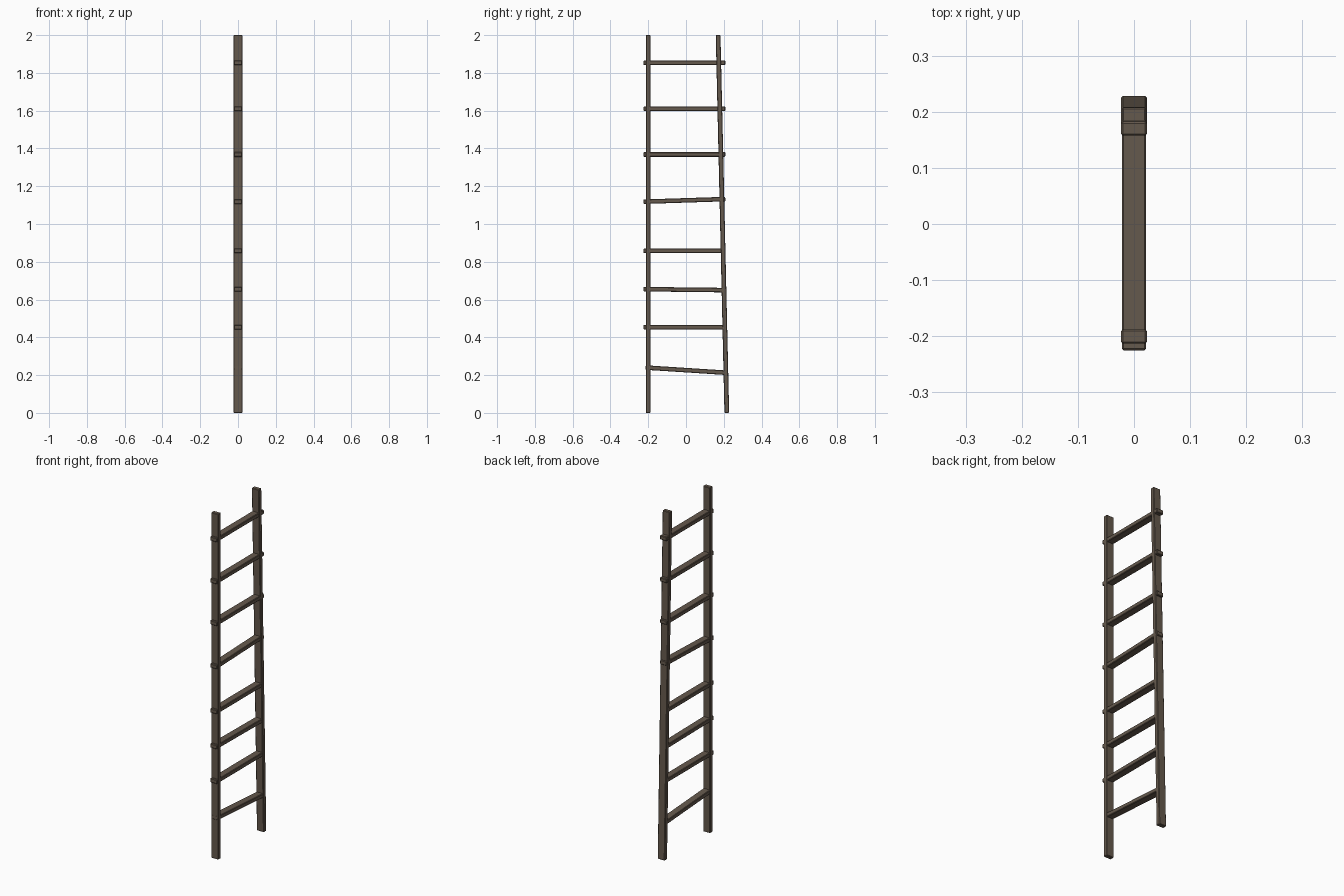
import bpy, math
from mathutils import Vector

if "Cube" in bpy.data.objects:
    bpy.data.objects.remove(bpy.data.objects["Cube"])

wood = bpy.data.materials.new("dark_brown_wood")
wood.diffuse_color = (0.13, 0.1, 0.074, 1)
wood.use_nodes = True
wood.node_tree.nodes["Principled BSDF"].inputs["Base Color"].default_value = wood.diffuse_color


def beam(name, a, b, width, thick):
    """Slightly bevelled square bar between two (y, z) points in the x = 0 plane."""
    a, b = Vector((0, *a)), Vector((0, *b))
    d = b - a
    bpy.ops.mesh.primitive_cube_add(size=1)
    ob = bpy.context.object
    ob.name = name
    ob.scale = (width, thick, d.length)
    bpy.ops.object.transform_apply(location=False, rotation=False, scale=True)
    ob.location = (a + b) / 2
    ob.rotation_euler = (math.atan2(-d.y, d.z), 0, 0)
    bev = ob.modifiers.new("worn_edges", 'BEVEL')
    bev.width = 0.003
    bev.segments = 1
    ob.data.materials.append(wood)
    return ob


# Side rails: one upright, one leaning inwards
beam("left_rail", (-0.2005, 0), (-0.2005, 2), 0.046, 0.025)
beam("right_rail", (0.216, 0), (0.170, 2), 0.046, 0.025)

# Rungs: left end y, left height, right height
rungs = [(-0.214, 0.240, 0.213), (-0.225, 0.454, 0.454), (-0.225, 0.655, 0.650),
         (-0.225, 0.858, 0.858), (-0.225, 1.118, 1.132), (-0.225, 1.368, 1.368),
         (-0.225, 1.610, 1.610), (-0.225, 1.853, 1.853)]
for i, (y, zl, zr) in enumerate(rungs):
    beam(f"rung_{i + 1}", (y, zl), (0.208, zr), 0.043, 0.024)
